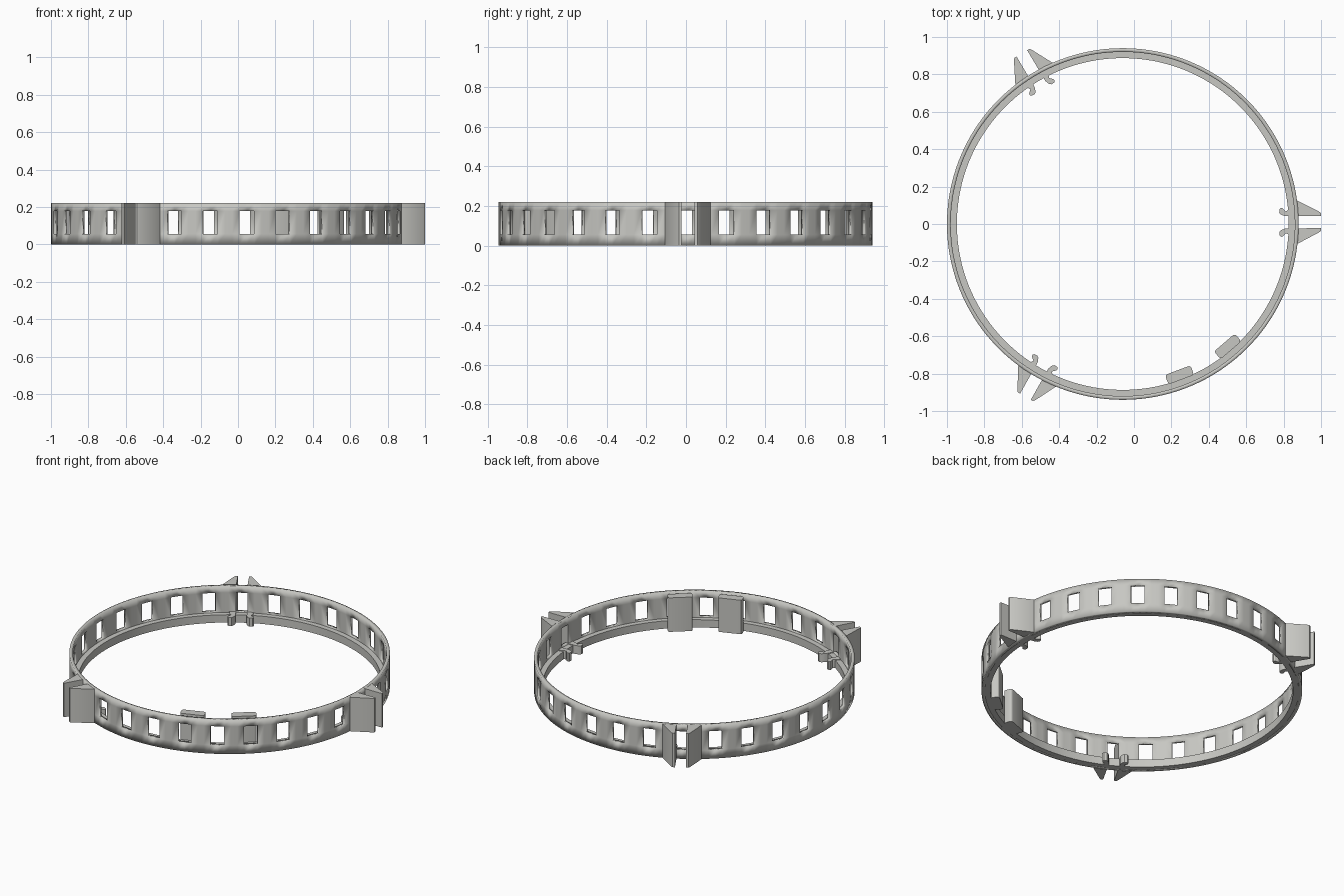
import bpy, bmesh, math
from mathutils import Matrix

if "Cube" in bpy.data.objects:
    bpy.data.objects.remove(bpy.data.objects["Cube"])

CX = -0.06                 # ring centre in x
R, WALL, LIP = 0.94, 0.02, 0.887
H, LIP_H = 0.22, 0.05
PHASE = math.radians(0.6)  # slight turn of the whole pattern
WINDOWS = 30

grey = bpy.data.materials.new("light_grey")
grey.diffuse_color = (0.57, 0.57, 0.54, 1)
grey.use_nodes = True
grey.node_tree.nodes["Principled BSDF"].inputs["Base Color"].default_value = grey.diffuse_color


def finish(name, bm):
    bmesh.ops.recalc_face_normals(bm, faces=bm.faces[:])
    me = bpy.data.meshes.new(name)
    bm.to_mesh(me)
    bm.free()
    me.materials.append(grey)
    ob = bpy.data.objects.new(name, me)
    bpy.context.collection.objects.link(ob)
    bpy.ops.object.select_all(action='DESELECT')
    ob.select_set(True)
    bpy.context.view_layer.objects.active = ob
    bpy.ops.object.shade_smooth_by_angle(angle=math.radians(30))
    return ob


def prism(bm, pts, z0, z1, angle):
    """Extrude a (radius, tangent) outline upward and turn it about the ring centre."""
    face = bm.faces.new([bm.verts.new((x, y, z0)) for x, y in pts])
    geo = bmesh.ops.extrude_face_region(bm, geom=[face])["geom"]
    top = [v for v in geo if isinstance(v, bmesh.types.BMVert)]
    bmesh.ops.translate(bm, verts=top, vec=(0, 0, z1 - z0))
    turn = Matrix.Translation((CX, 0, 0)) @ Matrix.Rotation(angle, 4, 'Z')
    bmesh.ops.transform(bm, matrix=turn, verts=list(face.verts) + top)


# Column angles: two columns per window, three between windows
half = 0.04 / R
step = 2 * math.pi / WINDOWS
gap = (step - 2 * half) / 3
offsets = [-half, 0, half, half + gap, half + 2 * gap]
angles = [PHASE + k * step + o for k in range(WINDOWS) for o in offsets]
n = len(angles)

# Wall: closed shell with window openings, thickened inward
bm = bmesh.new()
levels = [0, 0.056, 0.178, H]
grid = [[bm.verts.new((CX + R * math.cos(a), R * math.sin(a), z)) for z in levels] for a in angles]
for i in range(n):
    for j in range(3):
        if j == 1 and i % 5 < 2:
            continue
        a, b = grid[i], grid[(i + 1) % n]
        bm.faces.new((a[j], b[j], b[j + 1], a[j + 1]))
wall = finish("windowed_wall", bm)
thick = wall.modifiers.new("thickness", 'SOLIDIFY')
thick.thickness = WALL
thick.offset = -1

# Bottom lip: rectangular section swept round the ring
bm = bmesh.new()
section = [(LIP, 0), (R - 0.012, 0), (R - 0.012, LIP_H), (LIP, LIP_H)]
loops = [[bm.verts.new((CX + r * math.cos(a), r * math.sin(a), z)) for r, z in section] for a in angles]
for i in range(n):
    a, b = loops[i], loops[(i + 1) % n]
    for j in range(4):
        k = (j + 1) % 4
        bm.faces.new((a[j], b[j], b[k], a[k]))
finish("bottom_lip", bm)

# Three clips: pairs of tall outer fins and low inner hooks
fin = [(1.06, 0.033), (1.06, 0.046), (1.052, 0.054), (0.934, 0.115), (0.922, 0.115), (0.922, 0.033)]
hook = [(0.93, 0.033), (0.93, 0.075), (0.888, 0.068), (0.872, 0.058), (0.856, 0.075), (0.846, 0.078),
        (0.838, 0.07), (0.837, 0.052), (0.845, 0.042), (0.868, 0.033)]
for name, outline, top in (("clip_fins", fin, H), ("clip_hooks", hook, LIP_H + 0.005)):
    bm = bmesh.new()
    for k in range(3):
        for side in (1, -1):
            prism(bm, [(r, t * side) for r, t in outline], 0, top, PHASE + k * 2 * math.pi / 3)
    finish(name, bm)

# Two upright pads with rounded corners on the inside of the lip
bm = bmesh.new()
r0, r1, w, c = 0.835, 0.889, 0.073, 0.014
pad = []
for x, y, start in ((r1 - c, w - c, 0), (r0 + c, w - c, 90), (r0 + c, c - w, 180), (r1 - c, c - w, 270)):
    for s in range(4):
        a = math.radians(start + 30 * s)
        pad.append((x + c * math.cos(a), y + c * math.sin(a)))
for deg in (-10, 10):
    prism(bm, pad, 0, H, PHASE + math.radians(300 + deg))
finish("inner_pads", bm)
